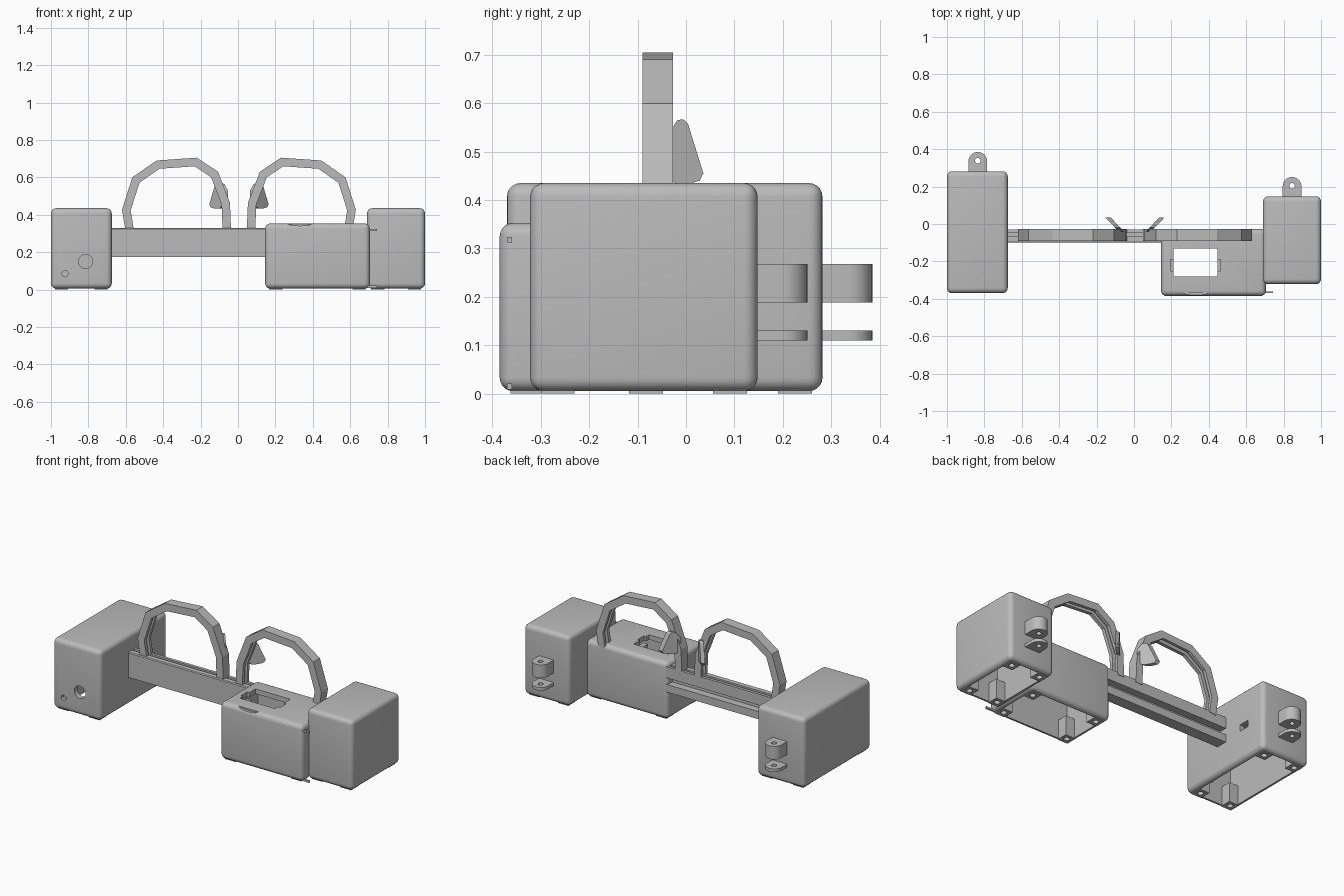
import bpy, bmesh, math
from mathutils import Vector

if "Cube" in bpy.data.objects:
    bpy.data.objects.remove(bpy.data.objects["Cube"], do_unlink=True)

GREY = (0.5, 0.5, 0.5, 1)
mat = bpy.data.materials.new("plain grey plastic")
mat.use_nodes = True
mat.diffuse_color = GREY
mat.node_tree.nodes["Principled BSDF"].inputs["Base Color"].default_value = GREY


def finish(name, bm, smooth=True):
    bmesh.ops.recalc_face_normals(bm, faces=bm.faces)
    me = bpy.data.meshes.new(name)
    bm.to_mesh(me)
    bm.free()
    ob = bpy.data.objects.new(name, me)
    bpy.context.collection.objects.link(ob)
    me.materials.append(mat)
    if smooth:
        shade(ob)
    return ob


def shade(ob):
    bpy.ops.object.select_all(action="DESELECT")
    ob.select_set(True)
    bpy.context.view_layer.objects.active = ob
    bpy.ops.object.shade_smooth_by_angle(angle=math.radians(30))


def box(name, x, y, z, r=0.0):
    """Box from three (low, high) ranges, with optional rounded edges."""
    bm = bmesh.new()
    bmesh.ops.create_cube(bm, size=1)
    for v in bm.verts:
        v.co = [(a + b) / 2 + c * (b - a) for (a, b), c in zip((x, y, z), v.co)]
    if r:
        bmesh.ops.bevel(bm, geom=bm.edges[:], offset=r, segments=5, profile=0.5, affect="EDGES")
    return finish(name, bm)


def prism(name, pts, depth, place):
    """Extrude a 2D outline between two depths; place maps (u, v, d) to xyz."""
    bm = bmesh.new()
    a, b = [[bm.verts.new(place(u, v, d)) for u, v in pts] for d in depth]
    bm.faces.new(a)
    bm.faces.new(b)
    n = len(pts)
    for i in range(n):
        j = (i + 1) % n
        bm.faces.new((a[i], a[j], b[j], b[i]))
    return finish(name, bm)


def disc(cu, cv, r, n=32, start=0.0, sweep=2 * math.pi):
    return [(cu + r * math.cos(start + sweep * i / n), cv + r * math.sin(start + sweep * i / n))
            for i in range(n + (sweep < 6))]


def along_x(u, v, d): return (d, u, v)
def along_y(u, v, d): return (u, d, v)
def along_z(u, v, d): return (u, v, d)


def cut(ob, *cutters):
    """Subtract each cutter and remove it."""
    for c in cutters:
        bpy.context.view_layer.objects.active = ob
        m = ob.modifiers.new("cut", "BOOLEAN")
        m.operation, m.solver, m.object = "DIFFERENCE", "EXACT", c
        bpy.ops.object.modifier_apply(modifier=m.name)
        bpy.data.objects.remove(c, do_unlink=True)
    shade(ob)


WALL, POST = 0.03, 0.07


def housing(name, x, y, top):
    """Rounded shell, open underneath, with four drilled screw posts."""
    shell = box(name, x, y, (0.005, top), 0.028)
    cut(shell, box("cavity", (x[0] + WALL, x[1] - WALL), (y[0] + WALL, y[1] - WALL),
                   (-0.1, top - WALL)))
    for side, px in (("right", x[0] + 0.022), ("left", x[1] - 0.022 - POST)):
        for end, py in (("front", y[0] + 0.022), ("back", y[1] - 0.022 - POST)):
            post = box(f"{name}_{end}_{side}_post", (px, px + POST), (py, py + POST), (0, 0.12))
            cut(post, prism("drill", disc(px + POST / 2, py + POST / 2, 0.017, 16),
                            (-0.1, 0.09), along_z))
    return shell


# Housings
right_housing = housing("right_housing", (-1, -0.675), (-0.37, 0.282), 0.435)
left_housing = housing("left_housing", (0.69, 1), (-0.322, 0.148), 0.435)
middle_housing = housing("middle_housing", (0.145, 0.705), (-0.385, -0.026), 0.353)

# Front openings and side cable slot
cut(right_housing,
    prism("big_hole", disc(-0.815, 0.15, 0.038), (-0.5, -0.3), along_y),
    prism("small_hole", disc(-0.925, 0.085, 0.017), (-0.5, -0.3), along_y),
    box("cable_slot", (-0.75, -0.6), (0.09, 0.158), (0.19, 0.23)))

# Top window with side notches and a thumb scoop at the front edge
cut(middle_housing,
    box("window", (0.21, 0.447), (-0.28, -0.13), (0.25, 0.5)),
    box("notch", (0.195, 0.462), (-0.25, -0.19), (0.25, 0.5)),
    prism("scoop", [(0.33 + u, 0.36 + v) for u, v in disc(0, 0, 0.07)], (-0.45, -0.365),
          lambda u, v, d: (u, d, 0.355 + (v - 0.36) * 0.2)))
for i, x in enumerate(((0.18, 0.21), (0.447, 0.477))):
    box(f"window_ledge_{i + 1}", x, (-0.27, -0.17), (0.28, 0.3))

# Hinge pins
for name, z in (("upper", 0.318), ("lower", 0.015)):
    box(f"{name}_hinge_pin", (0.69, 0.742), (-0.37, -0.36), (z - 0.006, z + 0.006))

# Bridge bar: channel open at the back, with a lens slot along the top
bar = [(-0.1, 0.175), (-0.03, 0.175), (-0.03, 0.222), (-0.075, 0.222), (-0.075, 0.262),
       (-0.03, 0.262), (-0.03, 0.33), (-0.048, 0.33), (-0.048, 0.315), (-0.066, 0.315),
       (-0.066, 0.33), (-0.095, 0.33), (-0.1, 0.325)]
prism("bridge_bar", bar, (-0.69, 0.16), along_x)

# Lens rims: grooved section swept along the faceted outline
OUTLINE = [(-0.602, 0.315), (-0.62, 0.427), (-0.565, 0.6), (-0.435, 0.69), (-0.22, 0.705),
           (-0.107, 0.63), (-0.043, 0.464), (-0.037, 0.315)]
SECTION = [(0, -0.09), (0, -0.027), (0.045, -0.027), (0.045, -0.046), (0.025, -0.046),
           (0.025, -0.068), (0.045, -0.068), (0.045, -0.09)]
CENTRE = 0.005


def rim(name, flip):
    bm = bmesh.new()
    pts = [Vector(p) for p in OUTLINE]
    rings = []
    for i, p in enumerate(pts):
        d1 = (p - pts[i - 1]).normalized() if i else (pts[1] - p).normalized()
        d2 = (pts[i + 1] - p).normalized() if i < len(pts) - 1 else d1
        n1, n2 = Vector((d1.y, -d1.x)), Vector((d2.y, -d2.x))
        inward = (n1 + n2) / (1 + n1.dot(n2))
        ring = []
        for off, y in SECTION:
            q = p + inward * off
            ring.append(bm.verts.new((2 * CENTRE - q.x if flip else q.x, y, q.y)))
        rings.append(ring)
    n = len(SECTION)
    for a, b in zip(rings, rings[1:]):
        for i in range(n):
            j = (i + 1) % n
            bm.faces.new((a[i], a[j], b[j], b[i]))
    bm.faces.new(rings[0])
    bm.faces.new(rings[-1])
    return finish(name, bm, smooth=False)


# Nose pads: leaning rounded triangles behind the rims
PAD = [(-0.04, 0.45), (-0.02, 0.433), (0.005, 0.433), (0.028, 0.44), (0.036, 0.455),
       (0.004, 0.558), (-0.006, 0.567), (-0.018, 0.565), (-0.04, 0.53)]

for side, flip in (("right", False), ("left", True)):
    rim(f"{side}_lens_rim", flip)

    def lean(u, v, d, flip=flip):
        x = -0.08 - (u + 0.027) * 0.95 + d
        return (2 * CENTRE - x if flip else x, u, v)
    prism(f"{side}_nose_pad", PAD, (-0.014, 0.014), lean)

# Hinge lugs on the backs of the outer housings
for side, x, y in (("right", -0.835, 0.282), ("left", 0.845, 0.148)):
    for level, z in (("lower", (0.11, 0.13)), ("upper", (0.188, 0.268))):
        outline = [(x + 0.05, y - 0.01)] + disc(x, y + 0.053, 0.05, 16, 0, math.pi) + [(x - 0.05, y - 0.01)]
        lug = prism(f"{side}_{level}_lug", outline, z, along_z)
        cut(lug, prism("pin_hole", disc(x, y + 0.056, 0.015, 16), (0, 0.4), along_z))
